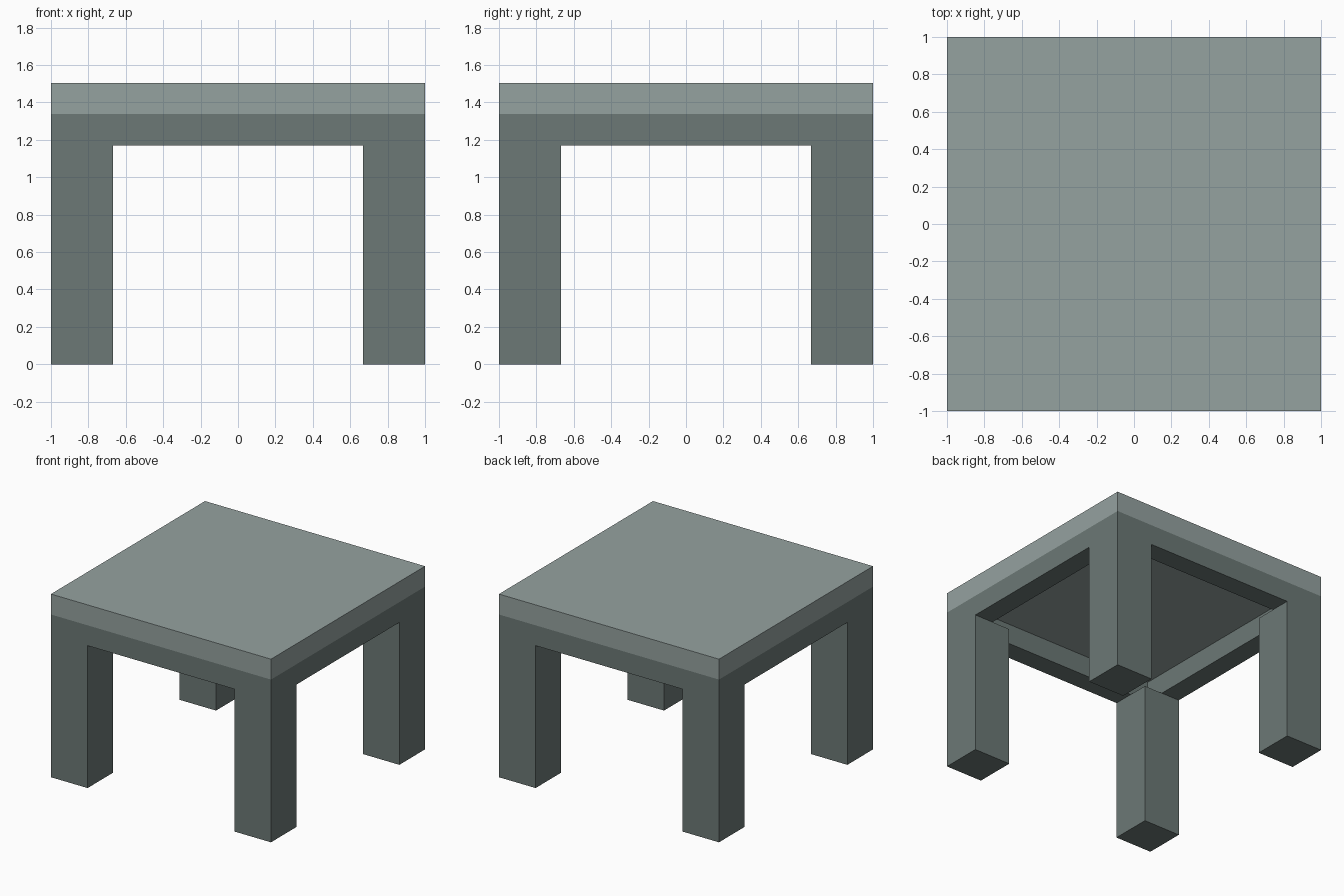
import bpy

if "Cube" in bpy.data.objects:
    bpy.data.objects.remove(bpy.data.objects["Cube"])

TOP, RAIL, LEG = 1.505, 1.337, 1.17   # heights of slab top, rail top, leg top
LEG_W, RAIL_W = 0.333, 0.167


def material(name, color):
    mat = bpy.data.materials.new(name)
    mat.diffuse_color = (*color, 1)
    mat.use_nodes = True
    mat.node_tree.nodes["Principled BSDF"].inputs["Base Color"].default_value = mat.diffuse_color
    return mat


light = material("light_grey", (0.30, 0.36, 0.35))
dark = material("dark_grey", (0.15, 0.19, 0.18))


def box(name, size, center, mat):
    bpy.ops.mesh.primitive_cube_add(size=1, location=center)
    ob = bpy.context.object
    ob.name = name
    ob.scale = size
    bpy.ops.object.transform_apply(location=False, rotation=False, scale=True)
    ob.data.materials.append(mat)
    return ob


# Table top slab
box("table_top", (2, 2, TOP - RAIL), (0, 0, (TOP + RAIL) / 2), light)

# Rails forming an open frame under the slab
h, zc, off = RAIL - LEG, (RAIL + LEG) / 2, 1 - RAIL_W / 2
for s, side in ((-1, "front"), (1, "back")):
    box(side + "_rail", (2, RAIL_W, h), (0, s * off, zc), dark)
for s, side in ((-1, "left"), (1, "right")):
    box(side + "_rail", (RAIL_W, 2 - 2 * RAIL_W, h), (s * off, 0, zc), dark)

# Four square corner legs
off = 1 - LEG_W / 2
for sy, depth in ((-1, "front"), (1, "back")):
    for sx, side in ((-1, "left"), (1, "right")):
        box(f"{depth}_{side}_leg", (LEG_W, LEG_W, LEG),
            (sx * off, sy * off, LEG / 2), dark)
